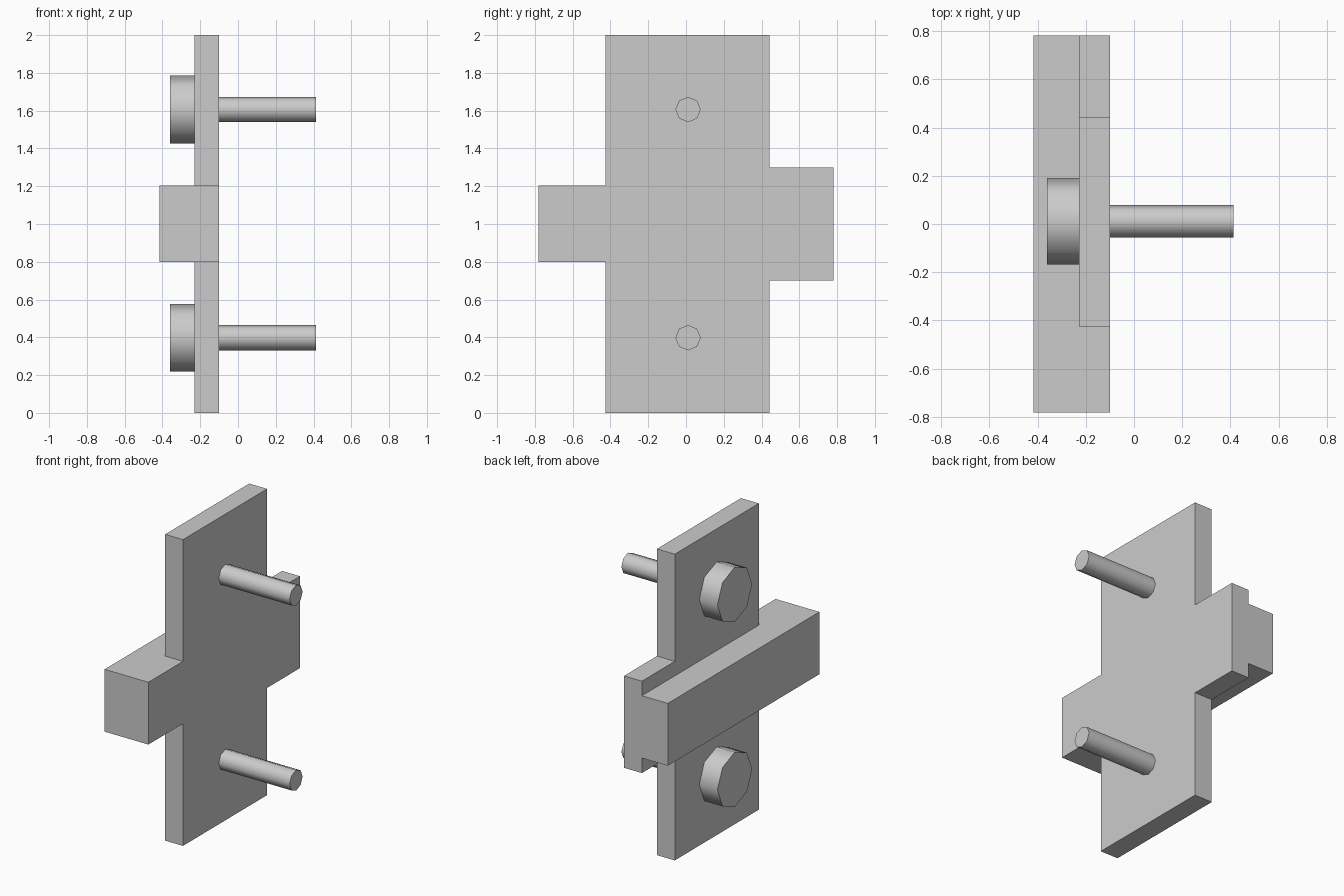
import bpy, bmesh, math
from mathutils import Matrix

if "Cube" in bpy.data.objects:
    bpy.data.objects.remove(bpy.data.objects["Cube"])


def add_object(name, bm):
    bmesh.ops.recalc_face_normals(bm, faces=bm.faces)
    mesh = bpy.data.meshes.new(name)
    bm.to_mesh(mesh)
    bm.free()
    obj = bpy.data.objects.new(name, mesh)
    bpy.context.collection.objects.link(obj)
    return obj


def slab(name, outline, x0, x1):
    """Extrude a (y, z) outline from x0 to x1."""
    bm = bmesh.new()
    face = bm.faces.new([bm.verts.new((x0, y, z)) for y, z in outline])
    new = bmesh.ops.extrude_face_region(bm, geom=[face])["geom"]
    # keep the starting face so the slab is closed
    if not face.is_valid or len(bm.faces) < len(outline) + 2:
        bm.faces.new([v for v in bm.verts][:len(outline)])
    bmesh.ops.translate(bm, vec=(x1 - x0, 0, 0),
                        verts=[g for g in new if isinstance(g, bmesh.types.BMVert)])
    return add_object(name, bm)


def rod(bm, radius, x0, x1, y, z):
    """Eight-sided rod along x."""
    place = Matrix.Translation(((x0 + x1) / 2, y, z)) @ Matrix.Rotation(math.pi / 2, 4, 'Y')
    bmesh.ops.create_cone(bm, cap_ends=True, segments=8, radius1=radius,
                          radius2=radius, depth=x1 - x0, matrix=place)


# mounting plate with its wide side tab
plate = slab("mounting_plate", [
    (-0.425, 0), (0.443, 0), (0.443, 0.70), (0.782, 0.70),
    (0.782, 1.30), (0.443, 1.30), (0.443, 2), (-0.425, 2)], -0.229, -0.10)

# cross bar, fused into the plate
bar = slab("cross_bar", [
    (-0.782, 0.798), (0.782, 0.798), (0.782, 1.205), (-0.782, 1.205)], -0.416, -0.10)
union = plate.modifiers.new("fuse", 'BOOLEAN')
union.operation = 'UNION'
union.solver = 'EXACT'
union.object = bar
bpy.context.view_layer.objects.active = plate
bpy.ops.object.modifier_apply(modifier=union.name)
bpy.data.objects.remove(bar)

# merge the coplanar faces left at the seams
bm = bmesh.new()
bm.from_mesh(plate.data)
bmesh.ops.dissolve_limit(bm, angle_limit=0.02, verts=bm.verts, edges=bm.edges)
bm.to_mesh(plate.data)
bm.free()

# bolts: head behind the plate, shank out of the front
for name, z in (("lower_bolt", 0.398), ("upper_bolt", 1.606)):
    bm = bmesh.new()
    rod(bm, 0.179, -0.36, -0.229, 0.011, z)
    rod(bm, 0.067, -0.10, 0.412, 0.011, z)
    bolt = add_object(name, bm)
    bpy.ops.object.select_all(action='DESELECT')
    bolt.select_set(True)
    bpy.context.view_layer.objects.active = bolt
    bpy.ops.object.shade_smooth_by_angle(angle=math.radians(60))
